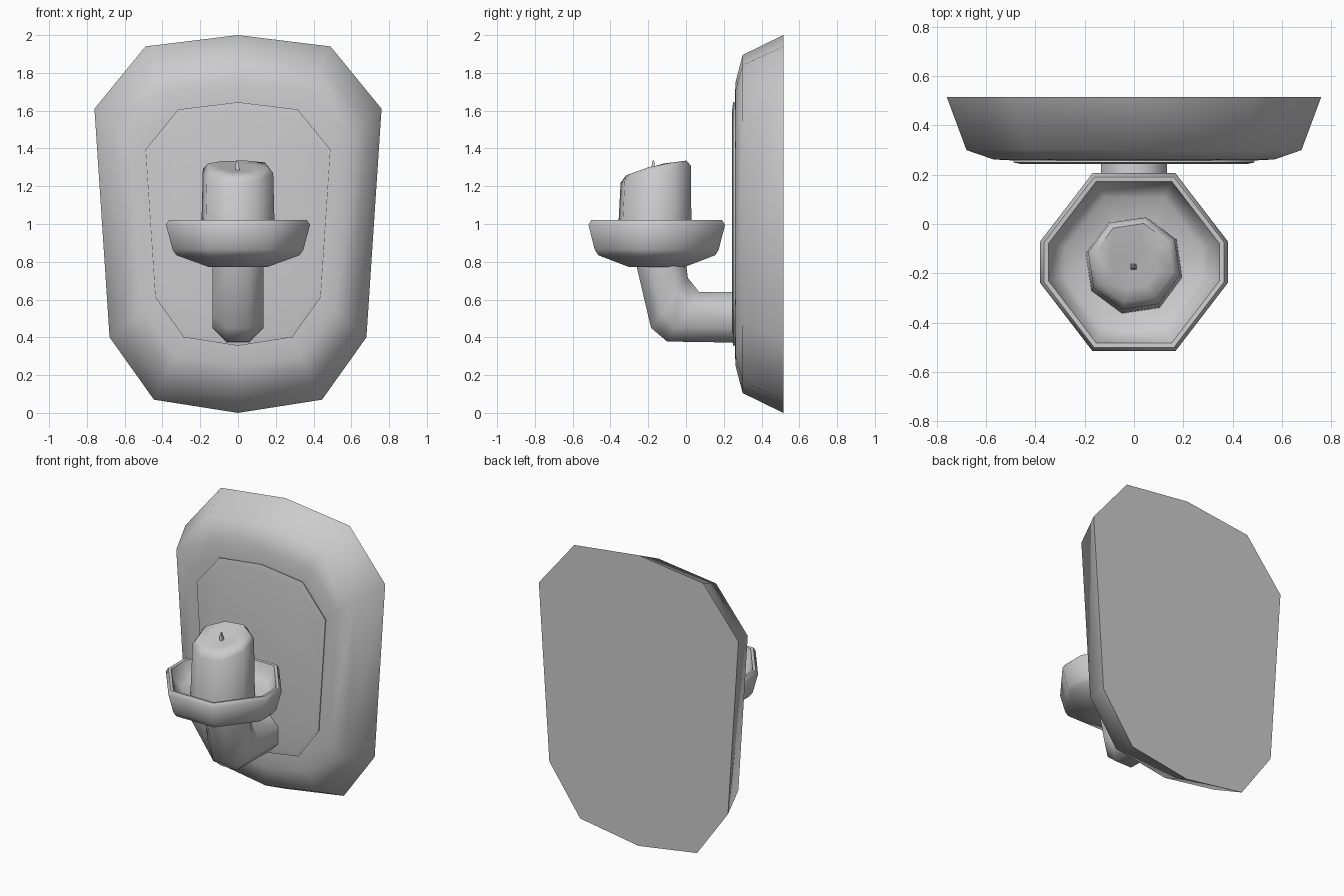
import bpy, bmesh, math

cube = bpy.data.objects.get("Cube")
if cube:
    bpy.data.objects.remove(cube)

# Single plain grey for everything
grey = bpy.data.materials.new("plain_grey")
grey.use_nodes = True
grey.diffuse_color = (0.6, 0.6, 0.6, 1)
grey.node_tree.nodes["Principled BSDF"].inputs["Base Color"].default_value = (0.6, 0.6, 0.6, 1)


def loft(name, rings, cap_start=True, cap_end=True, angle=60):
    """Skin a list of equal-length rings of points and cap the ends."""
    bm = bmesh.new()
    loops = [[bm.verts.new(p) for p in ring] for ring in rings]
    n = len(loops[0])
    for a, b in zip(loops, loops[1:]):
        for i in range(n):
            j = (i + 1) % n
            bm.faces.new((a[i], a[j], b[j], b[i]))
    if cap_start:
        bm.faces.new(loops[0][::-1])
    if cap_end:
        bm.faces.new(loops[-1])
    bmesh.ops.recalc_face_normals(bm, faces=bm.faces)
    mesh = bpy.data.meshes.new(name)
    bm.to_mesh(mesh)
    bm.free()
    obj = bpy.data.objects.new(name, mesh)
    bpy.context.collection.objects.link(obj)
    mesh.materials.append(grey)
    bpy.ops.object.select_all(action='DESELECT')
    obj.select_set(True)
    bpy.context.view_layer.objects.active = obj
    bpy.ops.object.shade_smooth_by_angle(angle=math.radians(angle))
    return obj


# Wall plate: tapered ten-sided outline stepping forward from the wall
half = [(0.49, 0.94), (0.76, 0.61), (0.68, -0.6), (0.445, -0.93)]
outline = [(0, 1)] + half + [(0, -1)] + [(-x, z) for x, z in reversed(half)]


def plate_ring(y, s):
    return [(x * s, y, 1 + z * s) for x, z in outline]


loft("wall_plate", [plate_ring(y, s) for y, s in
                    [(0.515, 1), (0.3, 0.895), (0.262, 0.75), (0.258, 0.64)]])
loft("raised_panel", [plate_ring(y, s) for y, s in
                      [(0.27, 0.64), (0.25, 0.645), (0.243, 0.6)]])

# Arm: octagonal tube bending up, spanned between outer and inner bend points
bend = [((0.27, 0.372), (0.27, 0.64)), ((-0.1, 0.378), (0.07, 0.64)),
        ((-0.185, 0.45), (0.01, 0.715)), ((-0.265, 0.79), (0.0, 0.79))]
section = [(0.06, 0), (0.135, 0.28), (0.135, 0.72), (0.06, 1)]
section += [(-x, t) for x, t in reversed(section)]
loft("arm", [[(x, o[0] + (i[0] - o[0]) * t, o[1] + (i[1] - o[1]) * t)
              for x, t in section] for o, i in bend])

# Drip dish: octagonal bowl with a thick rim
quarter = [(0.17, 0.365), (0.385, 0.085)]
octagon = quarter + [(x, -y) for x, y in reversed(quarter)]
octagon += [(-x, -y) for x, y in octagon]
dish_profile = [(0.4, 0.772), (0.68, 0.79), (0.85, 0.835), (0.9, 0.865), (0.99, 0.995),
                (0.95, 1.02), (0.9, 1.018), (0.84, 0.95), (0.72, 0.91), (0.3, 0.9)]
dish_profile[1:2] = []
loft("drip_dish", [[(x * s, -0.155 + y * s, z) for x, y in octagon]
                   for s, z in dish_profile])


# Candle: octagonal, worn down toward the front
def candle_ring(r, yc, drop=None, base=0.9):
    ring = []
    for k in range(8):
        a = math.radians(76 + 45 * k)
        x, y = r * math.cos(a), r * math.sin(a)
        z = base
        if drop is not None:
            z = 1.315 - drop + y * (0.13 if y > 0 else 0.36)
        ring.append((x, yc + y, z))
    return ring


loft("candle", [candle_ring(0.202, -0.167), candle_ring(0.192, -0.16, 0.03),
                candle_ring(0.165, -0.158, 0), candle_ring(0.1, -0.165, 0.008),
                candle_ring(0.012, -0.17, 0.025)])

# Wick: tiny tapering stub
loft("wick", [[(dx * s + lean, -0.173 + dy * s, z)
               for dx, dy in [(1, 1), (-1, 1), (-1, -1), (1, -1)]]
              for s, z, lean in [(0.012, 1.28, 0), (0.008, 1.315, -0.006), (0.004, 1.337, -0.004)]])
